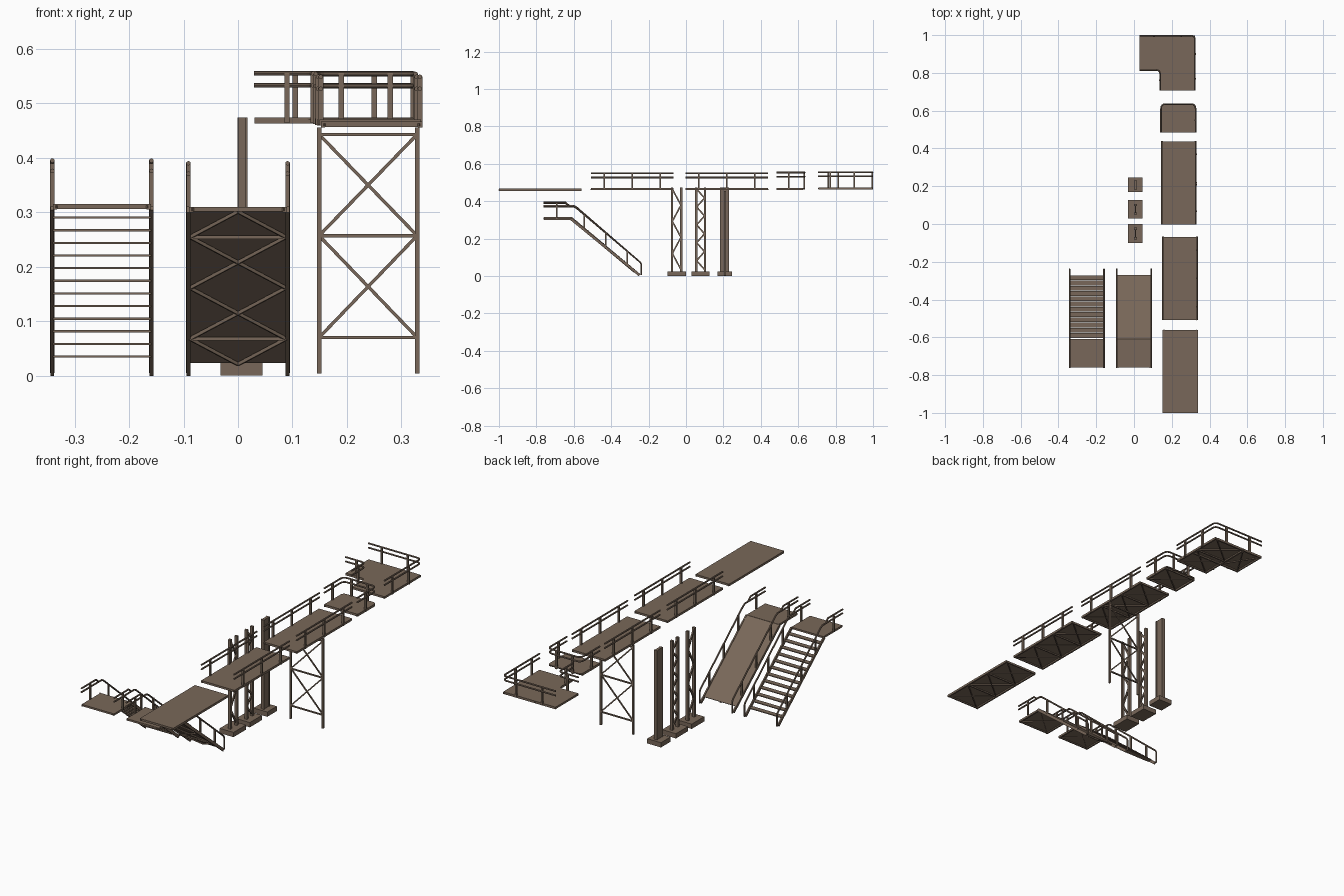
import bpy, bmesh, math
from mathutils import Vector, Matrix

if "Cube" in bpy.data.objects:
    bpy.data.objects.remove(bpy.data.objects["Cube"])

metal = bpy.data.materials.new("brown_metal")
metal.diffuse_color = (0.19, 0.137, 0.10, 1)
metal.use_nodes = True
metal.node_tree.nodes["Principled BSDF"].inputs["Base Color"].default_value = metal.diffuse_color


class Part:
    """One mesh object gathered from boxes, beams and tubes."""
    def __init__(self, name):
        self.name, self.bm = name, bmesh.new()

    def box(self, x0, x1, y0, y1, z0, z1):
        m = Matrix.Translation(((x0 + x1) / 2, (y0 + y1) / 2, (z0 + z1) / 2))
        bmesh.ops.create_cube(self.bm, size=1, matrix=m @ Matrix.Diagonal((x1 - x0, y1 - y0, z1 - z0, 1)))

    def frame(self, a, b):
        a, b = Vector(a), Vector(b)
        d = (b - a).normalized()
        s = Vector((1, 0, 0)) if abs(d.z) > 0.999 else d.cross(Vector((0, 0, 1))).normalized()
        u = d.cross(s)
        m = Matrix((s, u, d)).transposed().to_4x4()
        return Matrix.Translation((a + b) / 2) @ m, (b - a).length

    def beam(self, a, b, w, h):
        m, l = self.frame(a, b)
        bmesh.ops.create_cube(self.bm, size=1, matrix=m @ Matrix.Diagonal((w, h, l, 1)))

    def tube(self, pts, r=0.0042):
        for a, b in zip(pts, pts[1:]):
            m, l = self.frame(a, b)
            bmesh.ops.create_cone(self.bm, cap_ends=True, segments=8, radius1=r, radius2=r,
                                  depth=l + r * 0.5, matrix=m)

    def plate(self, outline, z0, z1):
        f = self.bm.faces.new([self.bm.verts.new((x, y, z0)) for x, y in outline])
        g = bmesh.ops.extrude_face_region(self.bm, geom=[f])["geom"]
        bmesh.ops.translate(self.bm, vec=(0, 0, z1 - z0),
                            verts=[v for v in g if isinstance(v, bmesh.types.BMVert)])

    def done(self):
        bmesh.ops.recalc_face_normals(self.bm, faces=self.bm.faces)
        me = bpy.data.meshes.new(self.name)
        self.bm.to_mesh(me)
        self.bm.free()
        me.materials.append(metal)
        ob = bpy.data.objects.new(self.name, me)
        bpy.context.collection.objects.link(ob)


def rounded(pts, r, n=4):
    """Round the inner corners of a 2D path."""
    out = [pts[0]]
    for p, c, q in zip(pts, pts[1:], pts[2:]):
        p, c, q = Vector(p), Vector(c), Vector(q)
        a, b = c + (p - c).normalized() * r, c + (q - c).normalized() * r
        for i in range(n + 1):
            t = i / n
            out.append(tuple(a * (1 - t) ** 2 + c * 2 * t * (1 - t) + b * t * t))
    return out + [pts[-1]]


def bracing(p, x0, x1, y0, y1, z, bays):
    """Edge beams, cross beams and X braces under a deck."""
    step = (y1 - y0) / bays
    for x in (x0 + .004, x1 - .004):
        p.beam((x, y0, z), (x, y1, z), .008, .010)
    for i in range(bays + 1):
        y = min(max(y0 + i * step, y0 + .003), y1 - .003)
        p.beam((x0, y, z), (x1, y, z), .006, .008)
    for i in range(bays):
        a, b = y0 + i * step, y0 + (i + 1) * step
        p.beam((x0 + .005, a, z), (x1 - .005, b, z), .005, .005)
        p.beam((x1 - .005, a, z), (x0 + .005, b, z), .005, .005)


def railing(name, path, posts, zdeck, ztop):
    p = Part(name)
    for z in (ztop, ztop - .022):
        p.tube([(x, y, z) for x, y in path])
    for x, y in posts:
        p.box(x - .005, x + .005, y - .004, y + .004, zdeck, ztop)
    p.done()


# straight walkways: plain, and two with handrails
for name, x0, x1, y0, top, rails in (("plain_walkway", .152, .339, -1.0, .467, False),
                                     ("front_walkway", .150, .336, -.508, .470, True),
                                     ("middle_walkway", .145, .330, -.002, .470, True)):
    y1 = y0 + .44
    p = Part(name)
    p.box(x0, x1, y0, y1, top - .004, top)
    bracing(p, x0, x1, y0, y1, top - .006, 3)
    p.done()
    if rails:
        for side, x in (("left", x0 + .002), ("right", x1 - .002)):
            railing(f"{name}_{side}_rail", [(x, y0), (x, y1)],
                    [(x, y0 + t) for t in (.07, .22, .37)], top - .01, .549)

# end platform with wrap-around rail
p = Part("end_platform")
p.plate(rounded([(.141, .485), (.141, .635), (.328, .635), (.328, .485)], .02), .468, .472)
bracing(p, .141, .328, .485, .625, .465, 1)
p.done()
railing("end_platform_rail", rounded([(.143, .485), (.143, .635), (.326, .635), (.326, .485)], .025),
        [(.143, .55), (.326, .55), (.19, .633), (.28, .633)], .462, .554)

# corner platform with inner and outer rails
inner = rounded([(.03, .815), (.138, .815), (.138, .708)], .02)
outer = rounded([(.322, .708), (.322, .997), (.03, .997)], .02)
p = Part("corner_platform")
p.plate(inner + outer, .470, .474)
bracing(p, .138, .322, .708, .997, .468, 2)
for y in (.819, .993):
    p.beam((.03, y, .468), (.32, y, .468), .008, .010)
p.beam((.034, .815, .468), (.034, .997, .468), .006, .010)
p.beam((.034, .82, .468), (.14, .99, .468), .005, .005)
p.beam((.034, .99, .468), (.14, .82, .468), .005, .005)
p.done()
railing("corner_inner_rail", inner, [(.138, .76), (.09, .815)], .464, .555)
railing("corner_outer_rail", outer, [(.322, .77), (.322, .90), (.25, .995), (.105, .995)], .464, .555)

# braced trestle under the walkway
p = Part("trestle")
levels = (.07, .257, .443)
for x in (.149, .329):
    p.box(x - .004, x + .004, .203, .213, .004, .456)
for z in levels:
    p.beam((.149, .208, z), (.329, .208, z), .007, .006)
for a, b in zip(levels, levels[1:]):
    p.beam((.149, .207, a), (.329, .207, b), .005, .006)
    p.beam((.329, .209, a), (.149, .209, b), .005, .006)
p.done()

# three columns on footings: two lattice, one solid
for name, yc, hw, zigs in (("open_lattice_column", -.05, .031, 5),
                           ("dense_lattice_column", .078, .029, 9),
                           ("solid_column", .207, .024, 0)):
    p = Part(name)
    fw = .05 if zigs == 5 else (.048 if zigs else .038)
    p.box(-.032, .045, yc - fw, yc + fw, 0, .024)
    if zigs:
        for s in (-1, 1):
            y = yc + s * (hw - .006)
            p.box(.001, .015, y - .006, y + .006, .02, .474)
        h = .43 / zigs
        for i in range(zigs):
            s = 1 if i % 2 else -1
            p.beam((.008, yc - s * (hw - .008), .035 + i * h),
                   (.008, yc + s * (hw - .008), .035 + (i + 1) * h), .007, .008)
    else:
        p.box(.001, .015, yc - hw, yc + hw, .02, .474)
        for s in (-1, 1):   # flanges
            y = yc + s * (hw - .004)
            p.box(-.001, .017, y - .004, y + .004, .02, .474)
    p.done()


# stair and ramp share landing, stringers and handrails
def slope(y):
    return .308 - (y + .612) * .833


def incline(name, cx, dz):
    p = Part(name + "_landing")
    p.box(cx - .09, cx + .09, -.76, -.61, .309 + dz, .313 + dz)
    bracing(p, cx - .09, cx + .09, -.76, -.61, .308 + dz, 1)
    p.done()
    for side, s in (("left", -1), ("right", 1)):
        x = cx + s * .091
        p = Part(f"{name}_{side}_stringer")
        p.beam((x, -.614, .308 + dz), (x, -.248, slope(-.248)), .007, .014)
        p.done()
        p = Part(f"{name}_{side}_handrail")
        p.tube([(x, -.76, .393 + dz), (x, -.645, .393 + dz), (x, -.625, .375 + dz)])
        p.tube([(x, -.76, .374 + dz), (x, -.60, .374 + dz), (x, -.585, .366 + dz),
                (x, -.245, .074), (x, -.239, .062), (x, -.239, .006)])
        for y in (-.69, -.545, -.43, -.315):
            z0, z1 = (.31, .39) if y < -.6 else (slope(y), .366 - (y + .585) * .859)
            p.box(x - .004, x + .004, y - .004, y + .004, z0, z1)
        p.done()


incline("stair", -.25, .002)
p = Part("stair_treads")
for i in range(12):
    z = .035 + i * .0232
    y = -.612 + (.308 - z) / .833
    p.box(-.34, -.16, y - .0125, y + .0125, z - .002, z + .002)
p.done()

incline("ramp", 0, -.003)
p = Part("ramp_plate")
p.beam((0, -.612, slope(-.612)), (0, -.272, slope(-.272)), .18, .004)
zs = [.305 - i * .0467 for i in range(7)]


def under(x, z):
    return (x, -.612 + (.308 - z) / .833 - .003, z - .004)


for i, (a, b) in enumerate(zip(zs, zs[1:])):   # diamond braces below
    for s in (-1, 1):
        xa, xb = (0, s * .088) if i % 2 == 0 else (s * .088, 0)
        p.beam(under(xa, a), under(xb, b), .006, .006)
for z in (.258, .072):
    p.beam(under(-.09, z), under(.09, z), .006, .006)
p.done()
